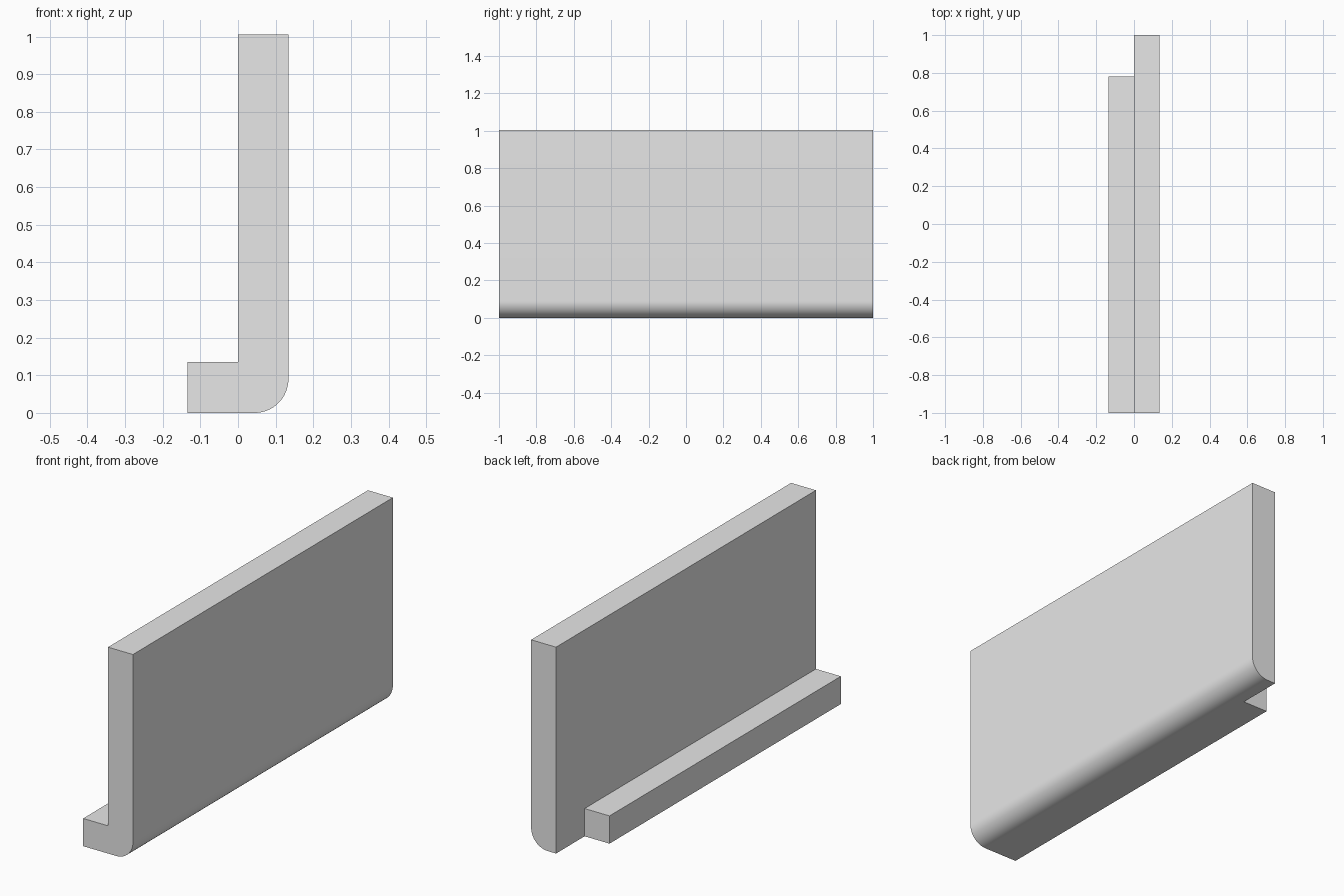
import bpy
import bmesh
from math import sin, cos, pi

cube = bpy.data.objects.get("Cube")
if cube:
    bpy.data.objects.remove(cube, do_unlink=True)

HALF_W, HEIGHT, LIP = 0.134, 1.005, 0.135
FRONT, LIP_END, BACK = -1.0, 0.78, 1.0
RADIUS, STEPS = 0.09, 16

grey = bpy.data.materials.new("light grey")
grey.use_nodes = True
colour = (0.8, 0.8, 0.8, 1)
grey.diffuse_color = colour
grey.node_tree.nodes["Principled BSDF"].inputs["Base Color"].default_value = colour

bm = bmesh.new()


def vert(x, z):
    return bm.verts.new((x, FRONT, z))


def extrude(faces, distance):
    """Push faces along y, replacing the originals, and return the far caps."""
    result = bmesh.ops.extrude_face_region(bm, geom=faces)["geom"]
    moved = [g for g in result if isinstance(g, bmesh.types.BMVert)]
    bmesh.ops.translate(bm, verts=moved, vec=(0, distance, 0))
    return [g for g in result if isinstance(g, bmesh.types.BMFace)]


# Cross-section: upright wall with a rounded lower corner, and a lip beside it
foot, inner = vert(0, 0), vert(0, LIP)
arc = [vert(HALF_W - RADIUS + RADIUS * sin(a), RADIUS - RADIUS * cos(a))
       for a in (pi / 2 * i / STEPS for i in range(STEPS + 1))]
wall = bm.faces.new([foot, *arc, vert(HALF_W, HEIGHT), vert(0, HEIGHT), inner])
lip = bm.faces.new([foot, inner, vert(-HALF_W, LIP), vert(-HALF_W, 0)])

# Both run together to the end of the lip, then the wall continues alone
caps = extrude([wall, lip], LIP_END - FRONT)
wall_cap = max(caps, key=lambda f: f.calc_center_median().x)
extrude([wall_cap], BACK - LIP_END)

# The extrusion keeps the front faces but removes the inner cap
if wall_cap.is_valid and all(len(e.link_faces) > 2 for e in wall_cap.edges):
    bmesh.ops.delete(bm, geom=[wall_cap], context="FACES_ONLY")
bmesh.ops.recalc_face_normals(bm, faces=bm.faces)
bmesh.ops.dissolve_limit(bm, angle_limit=0.002, verts=bm.verts, edges=bm.edges)

mesh = bpy.data.meshes.new("lipped_panel")
bm.to_mesh(mesh)
bm.free()
mesh.materials.append(grey)
panel = bpy.data.objects.new("lipped_panel", mesh)
bpy.context.collection.objects.link(panel)

# Smooth the rounded corner, keep the other edges sharp
bpy.context.view_layer.objects.active = panel
panel.select_set(True)
bpy.ops.object.shade_smooth_by_angle(angle=pi / 6)
